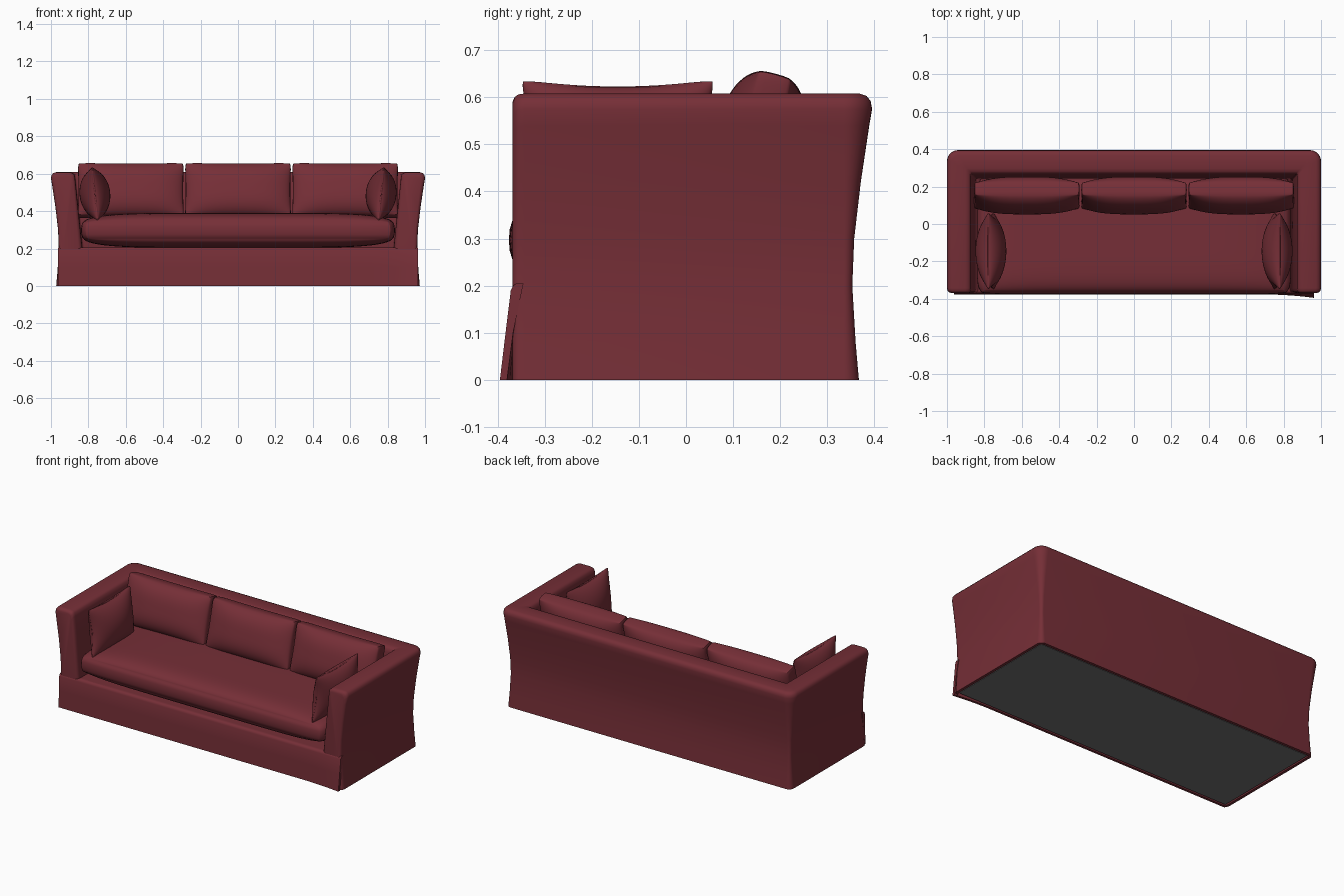
import bpy, bmesh, math
from mathutils import Vector, Matrix

if "Cube" in bpy.data.objects:
    bpy.data.objects.remove(bpy.data.objects["Cube"])


def material(name, rgb):
    m = bpy.data.materials.new(name)
    m.diffuse_color = (*rgb, 1)
    m.use_nodes = True
    m.node_tree.nodes["Principled BSDF"].inputs["Base Color"].default_value = m.diffuse_color
    return m


RED = material("dark red fabric", (0.18, 0.028, 0.038))
GREY = material("grey underside", (0.16, 0.16, 0.16))


def finish(name, bm, mat, angle=40):
    bmesh.ops.remove_doubles(bm, verts=bm.verts, dist=1e-5)
    bmesh.ops.recalc_face_normals(bm, faces=bm.faces)
    me = bpy.data.meshes.new(name)
    bm.to_mesh(me)
    bm.free()
    me.materials.append(mat)
    ob = bpy.data.objects.new(name, me)
    bpy.context.collection.objects.link(ob)
    bpy.ops.object.select_all(action='DESELECT')
    ob.select_set(True)
    bpy.context.view_layer.objects.active = ob
    bpy.ops.object.shade_smooth_by_angle(angle=math.radians(angle))
    return ob


def loft(name, rings, mat, angle=40):
    """Skin a list of closed cross-sections and cap both ends."""
    bm = bmesh.new()
    rows = [[bm.verts.new(p) for p in ring] for ring in rings]
    n = len(rows[0])
    for a, b in zip(rows, rows[1:]):
        for i in range(n):
            j = (i + 1) % n
            bm.faces.new((a[i], a[j], b[j], b[i]))
    bm.faces.new(rows[0])
    bm.faces.new(rows[-1])
    return finish(name, bm, mat, angle)


def box(name, lo, hi, mat):
    lo, hi = Vector(lo), Vector(hi)
    bm = bmesh.new()
    bmesh.ops.create_cube(bm, size=1, matrix=Matrix.Translation((lo + hi) / 2)
                          @ Matrix.Diagonal((*(hi - lo), 1)))
    return finish(name, bm, mat)


def cushion(name, centre, u_axis, v_axis, a, b, edge, crown, p, q,
            bulge=0.0, pinch=0.0, corner=0.0, n=28):
    """Stuffed cushion: two domed grids joined by a rounded side band."""
    U, V = Vector(u_axis).normalized(), Vector(v_axis).normalized()
    W, C = U.cross(V), Vector(centre)
    bm = bmesh.new()
    par = [math.sin(math.pi / 2 * (2 * i / n - 1)) for i in range(n + 1)]

    def point(u, v, w, grow=0.0):
        x = u * (a * (1 - pinch * (1 - v * v) - corner * v ** 12) + grow)
        y = v * (b * (1 - pinch * (1 - u * u) - corner * u ** 12) + grow)
        return bm.verts.new(C + U * x + V * y + W * w)

    for s in (1, -1):
        g = [[point(u, v, s * (edge + crown * max(0, (1 - abs(u) ** p) * (1 - abs(v) ** p)) ** q))
              for v in par] for u in par]
        for i in range(n):
            for j in range(n):
                bm.faces.new((g[i][j], g[i + 1][j], g[i + 1][j + 1], g[i][j + 1]))
    rim = ([(u, -1) for u in par[:-1]] + [(1, v) for v in par[:-1]]
           + [(u, 1) for u in par[:0:-1]] + [(-1, v) for v in par[:0:-1]])
    rows = []
    for k in range(7):
        t = math.pi * k / 6
        rows.append([point(u, v, edge * math.cos(t), bulge * math.sin(t)) for u, v in rim])
    for r0, r1 in zip(rows, rows[1:]):
        for i in range(len(rim)):
            j = (i + 1) % len(rim)
            bm.faces.new((r0[i], r0[j], r1[j], r1[i]))
    return finish(name, bm, RED, 50)


# Flared shell: one wall section swept round both arms and the back
wall = [(-0.028, 0), (-0.035, 0.08), (-0.042, 0.2), (-0.038, 0.3), (-0.024, 0.42),
        (-0.006, 0.54), (0, 0.575), (-0.003, 0.592), (-0.012, 0.603), (-0.027, 0.608),
        (-0.098, 0.608), (-0.115, 0.604), (-0.125, 0.595), (-0.129, 0.575),
        (-0.168, 0.2), (-0.165, 0.19), (-0.056, 0.18), (-0.045, 0)]


def end_ring(side, y, shrink):
    ring = []
    for d, z in wall:
        d += (-0.085 - d) * shrink
        ring.append((side * (1 + d), y, z - (0.07 * shrink if z > 0.5 else 0)))
    return ring


def corner_ring(side, ang):
    ring = []
    for d, z in wall:
        r = max(0.01, 0.06 + d)
        ring.append((side * (1 + d - r + r * math.cos(ang)),
                     0.395 + d - r + r * math.sin(ang), z))
    return ring


ends = [(-0.368, 0.25), (-0.364, 0.11), (-0.356, 0.03), (-0.343, 0)]
arc = [math.pi / 2 * i / 8 for i in range(9)]
rings = [end_ring(1, *e) for e in ends] + [corner_ring(1, t) for t in arc]
rings += [corner_ring(-1, t) for t in reversed(arc)] + [end_ring(-1, *e) for e in reversed(ends)]
loft("arms_and_back", rings, RED)

# Front skirt panel, kicked out a little at its right end
panel = []
for i in range(41):
    x = -0.962 + 1.924 * i / 40
    kick = 0.018 * max(0, (x - 0.7) / 0.262) ** 2
    section = [(-0.377, 0), (-0.374, 0.1), (-0.371, 0.19), (-0.367, 0.2),
               (-0.36, 0.205), (-0.345, 0.205), (-0.358, 0.1), (-0.362, 0)]
    panel.append([(x, y - kick * max(0, 1 - z / 0.2), z) for y, z in section])
loft("front_skirt", panel, RED)

# Deck under the seat and grey base
box("seat_deck", (-0.86, -0.355, 0.15), (0.86, 0.29, 0.205), RED)
box("underside", (-0.948, -0.354, 0.003), (0.948, 0.342, 0.175), GREY)

# Long seat cushion
cushion("seat_cushion", (0, -0.06, 0.297), (1, 0, 0), (0, 1, 0), 0.825, 0.302,
        0.046, 0.047, 6, 0.6, bulge=0.014, corner=0.03, n=36)

# Three leaning back cushions
lean = math.radians(15)
for i, part in enumerate(("left", "middle", "right")):
    cushion("back_cushion_" + part, ((i - 1) * 0.573, 0.152, 0.509), (1, 0, 0),
            (0, math.sin(lean), math.cos(lean)), 0.28, 0.143, 0.035, 0.055, 3, 0.7,
            bulge=0.004, pinch=0.015, corner=0.02)

# Two soft pillows against the arms
for s, part in ((-1, "left"), (1, "right")):
    cushion("arm_pillow_" + part, (s * 0.765, -0.145, 0.491), (0, 1, 0), (s * 0.1, 0, 1),
            0.205, 0.145, 0.004, 0.078, 2, 0.6, bulge=0.002, pinch=0.1, corner=0.03)
